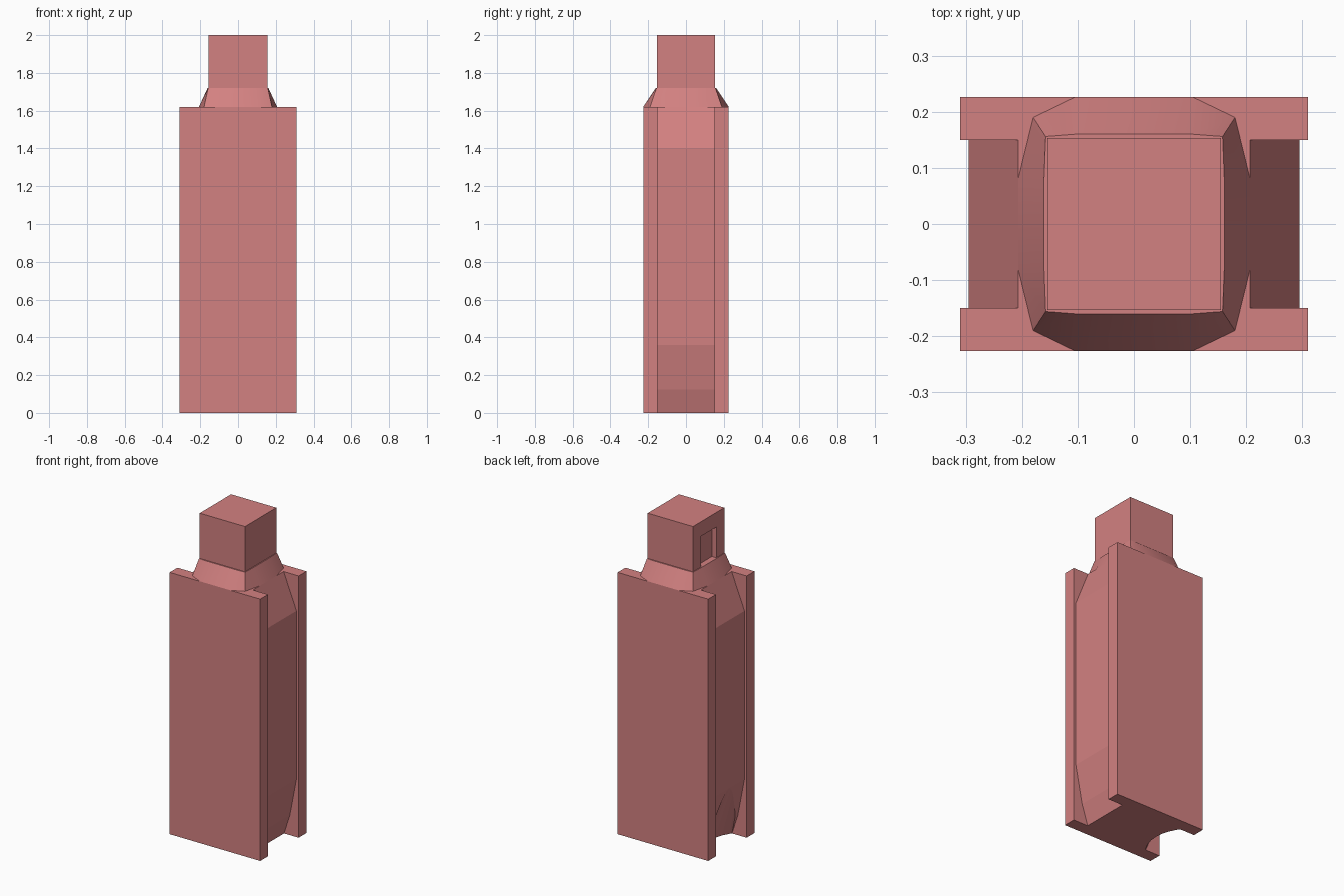
import bpy, bmesh
from mathutils import Matrix

if "Cube" in bpy.data.objects:
    bpy.data.objects.remove(bpy.data.objects["Cube"])

mat = bpy.data.materials.new("dusty_red")
mat.diffuse_color = (0.65, 0.22, 0.22, 1)
mat.use_nodes = True
mat.node_tree.nodes["Principled BSDF"].inputs["Base Color"].default_value = mat.diffuse_color


def add(name, bm):
    bmesh.ops.recalc_face_normals(bm, faces=bm.faces)
    me = bpy.data.meshes.new(name)
    bm.to_mesh(me)
    bm.free()
    me.materials.append(mat)
    ob = bpy.data.objects.new(name, me)
    bpy.context.collection.objects.link(ob)
    return ob


def box(name, lo, hi):
    bm = bmesh.new()
    size = [b - a for a, b in zip(lo, hi)]
    mid = [(a + b) / 2 for a, b in zip(lo, hi)]
    bmesh.ops.create_cube(bm, size=1, matrix=Matrix.Translation(mid) @ Matrix.Diagonal((*size, 1)))
    return add(name, bm)


def loft(name, rings):
    bm = bmesh.new()
    a, b = [[bm.verts.new(p) for p in ring] for ring in rings]
    n = len(a)
    bm.faces.new(a)
    bm.faces.new(b)
    for i in range(n):
        j = (i + 1) % n
        bm.faces.new((a[i], a[j], b[j], b[i]))
    return add(name, bm)


def cut(target, cutter):
    mod = target.modifiers.new("cut", 'BOOLEAN')
    mod.operation = 'DIFFERENCE'
    mod.solver = 'EXACT'
    mod.object = cutter
    bpy.context.view_layer.objects.active = target
    bpy.ops.object.modifier_apply(modifier=mod.name)
    bpy.data.objects.remove(cutter)


# front and back panels
box("front_panel", (-0.31, -0.226, 0), (0.31, -0.15, 1.62))
box("back_panel", (-0.31, 0.15, 0), (0.31, 0.226, 1.62))

# bulging core between the panels
half = [(0.21, 0), (0.25, 0.125), (0.295, 0.36), (0.295, 1.40), (0.207, 1.62)]
outline = half + [(-x, z) for x, z in reversed(half)]
core = loft("core", [[(x, y, z) for x, z in outline] for y in (-0.15, 0.15)])

# rounded scoop at the bottom of the left side
bm = bmesh.new()
bmesh.ops.create_cone(bm, cap_ends=True, segments=32, radius1=0.28, radius2=0.111,
                      depth=0.45, matrix=Matrix.Translation((-0.41, 0, 0.145)))
cut(core, add("scoop_cutter", bm))


# chamfered shoulder
def ring(quarter, z):
    pts = list(quarter)
    pts += [(-x, y) for x, y in reversed(quarter)]
    pts += [(-x, -y) for x, y in quarter]
    pts += [(x, -y) for x, y in reversed(quarter)]
    return [(x, y, z) for x, y in pts]


shoulder = loft("shoulder", [
    ring([(0.207, 0.08), (0.18, 0.19), (0.105, 0.226)], 1.62),
    ring([(0.161, 0.08), (0.158, 0.156), (0.105, 0.16)], 1.72)])
bpy.ops.object.select_all(action='DESELECT')
shoulder.select_set(True)
bpy.context.view_layer.objects.active = shoulder
bpy.ops.object.shade_smooth_by_angle(angle=0.5)

# square head with a shallow recess on the left
head = box("head", (-0.155, -0.153, 1.72), (0.155, 0.153, 2.0))
cut(head, box("recess_cutter", (-0.2, -0.075, 1.7), (-0.125, 0.075, 1.91)))
